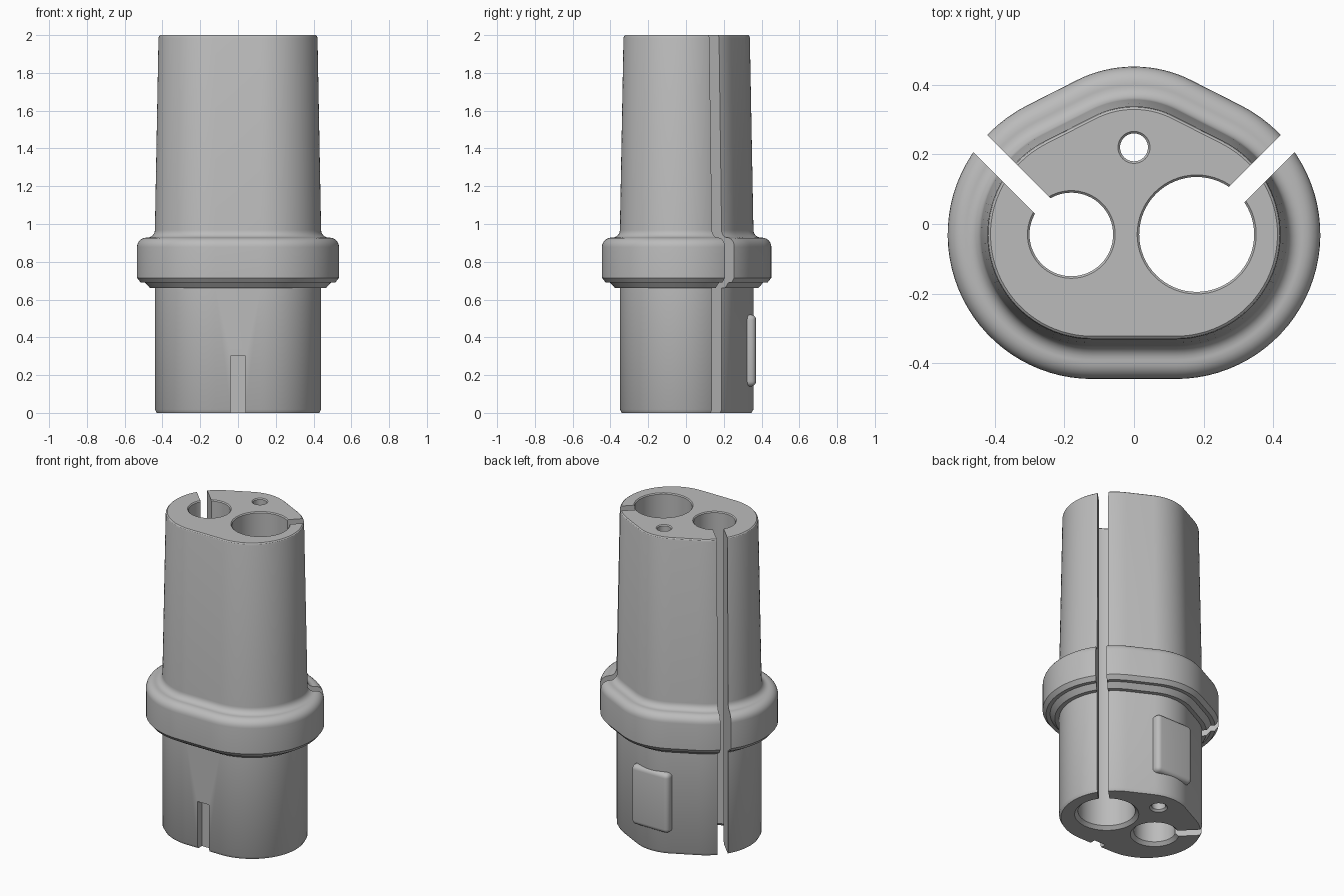
import bpy, bmesh
from math import sin, cos, pi, radians
from mathutils import Matrix

cube = bpy.data.objects.get("Cube")
if cube:
    bpy.data.objects.remove(cube)

grey = bpy.data.materials.new("plain grey")
grey.use_nodes = True
grey.diffuse_color = (0.5, 0.5, 0.5, 1)
grey.node_tree.nodes["Principled BSDF"].inputs["Base Color"].default_value = (0.5, 0.5, 0.5, 1)


def make_object(name, bm):
    bmesh.ops.recalc_face_normals(bm, faces=bm.faces)
    mesh = bpy.data.meshes.new(name)
    bm.to_mesh(mesh)
    bm.free()
    mesh.materials.append(grey)
    obj = bpy.data.objects.new(name, mesh)
    bpy.context.collection.objects.link(obj)
    return obj


def loft(name, rings):
    """Skin a stack of closed rings of points and cap both ends."""
    bm = bmesh.new()
    loops = [[bm.verts.new(p) for p in ring] for ring in rings]
    n = len(loops[0])
    for low, high in zip(loops, loops[1:]):
        for i in range(n):
            j = (i + 1) % n
            bm.faces.new((low[i], low[j], high[j], high[i]))
    bm.faces.new(loops[0][::-1])
    bm.faces.new(loops[-1])
    return make_object(name, bm)


def arc(cx, cy, r, start, end, steps):
    angles = [radians(start + (end - start) * i / steps) for i in range(steps + 1)]
    return [(cx + r * cos(a), cy + r * sin(a)) for a in angles]


def outline(r, z):
    """Two wide round sides, flat front and a softly peaked back."""
    pts = arc(0.12, -0.03, r, -90, 63, 36)
    pts += arc(0, 0.087, r - 0.05, 63.2, 116.8, 16)
    pts += arc(-0.12, -0.03, r, 117, 270, 36)
    return [(x, y, z) for x, y in pts]


def box(name, size, centre, angle=0):
    bm = bmesh.new()
    place = Matrix.Translation(centre) @ Matrix.Rotation(radians(angle), 4, 'Z')
    bmesh.ops.create_cube(bm, size=1, matrix=place @ Matrix.Diagonal((*size, 1)))
    return make_object(name, bm)


def apply_modifiers(obj):
    bpy.ops.object.select_all(action='DESELECT')
    obj.select_set(True)
    bpy.context.view_layer.objects.active = obj
    for mod in list(obj.modifiers):
        bpy.ops.object.modifier_apply(modifier=mod.name)


def cut(obj, cutter):
    mod = obj.modifiers.new("cut", 'BOOLEAN')
    mod.operation = 'DIFFERENCE'
    mod.solver = 'EXACT'
    mod.object = cutter
    apply_modifiers(obj)
    bpy.data.objects.remove(cutter)


# Side profile of the body: (side radius, height)
profile = [(0.31, 0), (0.32, 0.018), (0.32, 0.66), (0.345, 0.66), (0.372, 0.69),
           (0.395, 0.69), (0.415, 0.715)]
quarter = [i * pi / 12 for i in range(7)]
profile += [(0.365 + 0.05 * cos(a), 0.878 + 0.05 * sin(a)) for a in quarter]
profile += [(0.36 - 0.04 * sin(a), 0.968 - 0.04 * cos(a)) for a in quarter]
profile += [(0.301, 1.985), (0.298, 1.995), (0.292, 2)]
body = loft("plug_body", [outline(r, z) for r, z in profile])

# Long bores, with a chamfer at the bottom and an eased top edge
for x, y, r, chamfer in ((-0.18, -0.03, 0.12, 0.02), (0.18, -0.03, 0.165, 0.02),
                         (0, 0.22, 0.04, 0.012)):
    bore = [(r + chamfer, -0.1), (r + chamfer, 0), (r, chamfer), (r, 1.994),
            (r + 0.006, 2), (r + 0.006, 2.1)]
    rings = [[(px, py, z) for px, py in arc(x, y, rad, 0, 354.375, 63)] for rad, z in bore]
    cut(body, loft("bore_cutter", rings))

# Full height slots running diagonally out of the two large bores
for side in (-1, 1):
    reach = 0.25
    centre = (side * (0.18 + reach), -0.03 + reach, 1)
    cut(body, box("slot_cutter", (reach * 2 ** 1.5, 0.063, 2.4), centre, side * 45))

# Keyway in the lower front
cut(body, box("keyway_cutter", (0.08, 0.1, 0.6), (0, -0.355, 0)))

# Raised locating pad on the back
pad = box("locating_pad", (0.26, 0.09, 0.38), (0, 0.326, 0.33))
bevel = pad.modifiers.new("round", 'BEVEL')
bevel.width = 0.028
bevel.segments = 5
apply_modifiers(pad)

for obj in (body, pad):
    bpy.ops.object.select_all(action='DESELECT')
    obj.select_set(True)
    bpy.context.view_layer.objects.active = obj
    bpy.ops.object.shade_smooth_by_angle(angle=radians(30))
